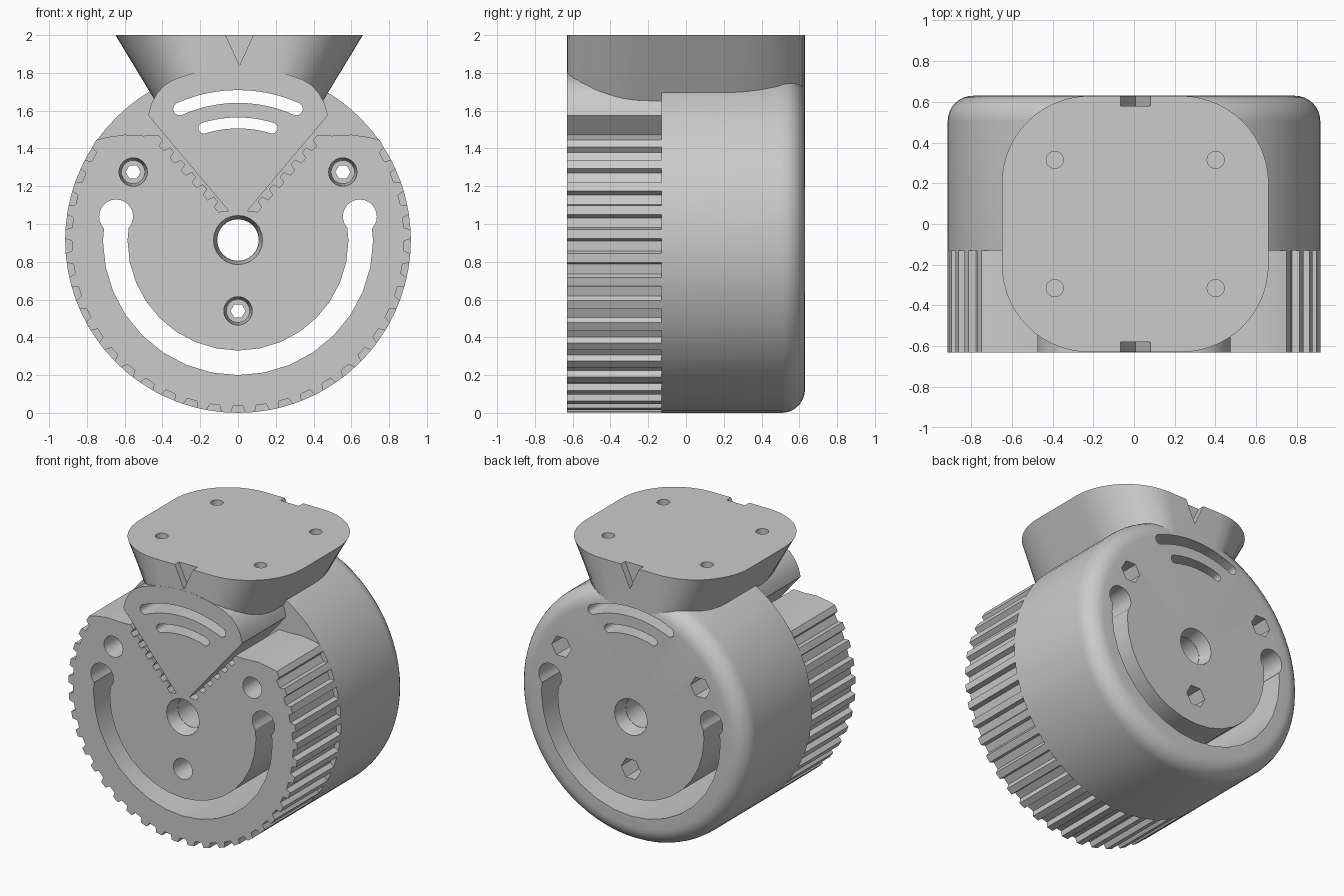
import bpy, bmesh
from math import sin, cos, radians
from mathutils import Vector

cube = bpy.data.objects.get("Cube")
if cube:
    bpy.data.objects.remove(cube, do_unlink=True)

R = 0.915                  # wheel radius, also height of its axis
FRONT, STEP, BACK = -0.63, -0.13, 0.63

grey = bpy.data.materials.new("light_grey")
grey.use_nodes = True
grey.diffuse_color = (0.6, 0.6, 0.6, 1)
grey.node_tree.nodes["Principled BSDF"].inputs["Base Color"].default_value = (0.6, 0.6, 0.6, 1)


def arc(r, a0, a1, n, cx=0.0, cz=R):
    """Points on an arc in the front plane, angles in degrees."""
    angles = [radians(a0 + (a1 - a0) * i / n) for i in range(n + 1)]
    return [(cx + r * cos(a), cz + r * sin(a)) for a in angles]


def mirrored(half):
    """Close a right-hand outline with its left-hand copy."""
    return half + [(-x, z) for x, z in reversed(half)]


def loft(name, ring_a, ring_b, bevel=0):
    """Solid between two matching rings; bevel rounds the second ring."""
    bm = bmesh.new()
    a = [bm.verts.new(p) for p in ring_a]
    b = [bm.verts.new(p) for p in ring_b]
    bm.faces.new(a)
    cap = bm.faces.new(list(reversed(b)))
    for i in range(len(a)):
        j = (i + 1) % len(a)
        bm.faces.new((a[j], a[i], b[i], b[j]))
    bmesh.ops.recalc_face_normals(bm, faces=bm.faces)
    if bevel:
        bmesh.ops.bevel(bm, geom=list(cap.edges), offset=bevel, segments=8,
                        profile=0.5, affect='EDGES')
    mesh = bpy.data.meshes.new(name)
    bm.to_mesh(mesh)
    bm.free()
    mesh.materials.append(grey)
    obj = bpy.data.objects.new(name, mesh)
    bpy.context.collection.objects.link(obj)
    return obj


def prism(name, pts, y0, y1, bevel=0):
    return loft(name, [(x, y0, z) for x, z in pts], [(x, y1, z) for x, z in pts], bevel)


def drill(x, z, y0, y1, r0, r1, sides):
    """Straight or tapered hole cutter along y."""
    ring0 = arc(r0, 0, 360, sides, x, z)[:-1]
    ring1 = arc(r1, 0, 360, sides, x, z)[:-1]
    return loft("cutter", [(u, y0, v) for u, v in ring0], [(u, y1, v) for u, v in ring1])


def arc_slot(r, w, a0, a1, n):
    """Through slot following an arc, with round ends."""
    start, end = arc(r, a0, a1, 1)
    pts = arc(r + w, a0, a1, n)
    pts += arc(w, a1, a1 + 180, 8, *end)[1:-1]
    pts += arc(r - w, a1, a0, n)
    pts += arc(w, a0 + 180, a0 + 360, 8, *start)[1:-1]
    return prism("cutter", pts, -0.8, 0.8)


def cut(obj, cutters):
    for c in cutters:
        m = obj.modifiers.new("cut", 'BOOLEAN')
        m.operation, m.solver, m.object = 'DIFFERENCE', 'EXACT', c
    graph = bpy.context.evaluated_depsgraph_get()
    mesh = bpy.data.meshes.new_from_object(obj.evaluated_get(graph))
    obj.modifiers.clear()
    obj.data = mesh


# Toothed front disc: grooved rim, wavy shoulders, serrated V opening
rim = []
for k in range(-15, 16):
    mid = 270 + 8 * k
    for da, r in ((-2.5, R), (-1.7, R - 0.035), (1.7, R - 0.035), (2.5, R)):
        rim += arc(r, mid + da, mid + da, 1)[:1]
shoulder = [(0.75, 1.445), (0.69, 1.46), (0.6, 1.473), (0.5, 1.467)]
top, low = Vector((0.42, 1.47)), Vector((0.07, 1.08))
along = (low - top).normalized()
outward = Vector((-along.y, along.x))
TEETH = 6
for i in range(TEETH):
    for t, depth in ((0, 0), (0.4, 0), (0.5, 0.035), (0.9, 0.035)):
        p = top.lerp(low, (i + t) / TEETH) + outward * depth
        shoulder.append((p.x, p.y))
shoulder.append((0.07, 1.07))
toothed_disc = prism("toothed_disc", rim + mirrored(shoulder), FRONT, STEP)

# Sector that points at the hub, with rounded shoulders
sector = [(0.05, 1.07), (0.475, 1.575), (0.46, 1.635), (0.43, 1.69), (0.39, 1.735)]
sector += arc(R, 68, 90, 8)[:-1]
front_sector = prism("front_sector", mirrored(sector), FRONT, STEP)

# Rear housing with a rounded back rim
rear_housing = prism("rear_housing", arc(R, 0, 360, 72)[:-1], STEP, BACK, bevel=0.125)

# Flared mounting base with a rounded square outline
plan = []
for a0, sx, sy in ((0, 1, 1), (90, -1, 1), (180, -1, -1), (270, 1, -1)):
    plan += arc(0.43, a0, a0 + 90, 14, sx * 0.225, sy * 0.199)
mounting_base = loft("mounting_base", [(x + 0.006, y, 2.0) for x, y in plan],
                     [(x * 0.63 + 0.006, y, 1.6) for x, y in plan])

# Cutters for the hub bore, long slot and bolt holes
bore = [drill(0, R, -0.8, 0.8, 0.11, 0.11, 24),
        drill(0, R, FRONT - 0.01, FRONT + 0.1, 0.132, 0.112, 24),
        drill(0, R, BACK - 0.1, BACK + 0.01, 0.112, 0.132, 24)]
long_slot = [arc_slot(0.65, 0.065, 169, 371, 18)]
long_slot += [drill(s * 0.645, 1.04, -0.8, 0.8, 0.09, 0.09, 24) for s in (-1, 1)]
bolts = []
for x, z in ((-0.555, 1.275), (0.555, 1.275), (0, 0.54)):
    bolts += [drill(x, z, -0.8, 0.8, 0.04, 0.04, 6),
              drill(x, z, FRONT - 0.01, FRONT + 0.2, 0.076, 0.062, 24),
              drill(x, z, BACK - 0.2, BACK + 0.01, 0.078, 0.078, 6)]

# Cutters for the two curved windows and the base details
windows = [arc_slot(0.76, 0.034, 66, 114, 12), arc_slot(0.62, 0.029, 73, 107, 10)]
base_cuts = []
for s in (-1, 1):
    base_cuts.append(prism("cutter", [(0.008, 1.84), (0.085, 2.01), (-0.07, 2.01)],
                           s * 0.58, s * 0.7))
    for t in (-1, 1):
        ring = arc(0.042, 0, 360, 24, s * 0.395 + 0.006, t * 0.315)[:-1]
        base_cuts.append(loft("cutter", [(x, y, 1.85) for x, y in ring],
                              [(x, y, 2.05) for x, y in ring]))

cut(toothed_disc, bore + long_slot + bolts)
cut(front_sector, windows)
cut(rear_housing, bore + long_slot + bolts + windows)
cut(mounting_base, windows + base_cuts)
for c in bore + long_slot + bolts + windows + base_cuts:
    bpy.data.objects.remove(c, do_unlink=True)

# Smooth curved surfaces, keep machined edges crisp
bpy.ops.object.select_all(action='DESELECT')
for obj in (toothed_disc, front_sector, rear_housing, mounting_base):
    obj.select_set(True)
    bpy.context.view_layer.objects.active = obj
bpy.ops.object.shade_smooth_by_angle(angle=radians(30))
